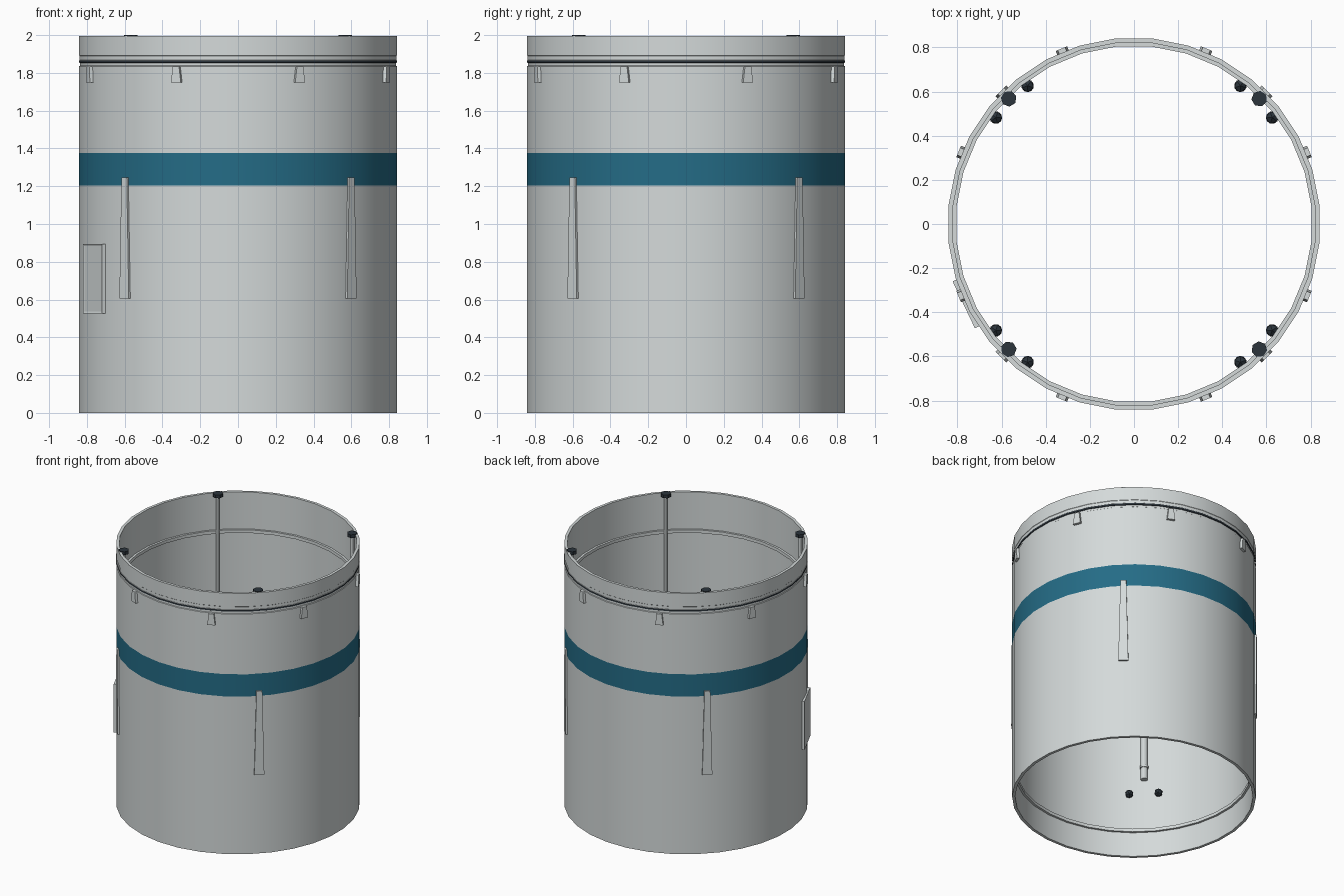
import bpy, bmesh, math
from mathutils import Matrix, Vector

cube = bpy.data.objects.get("Cube")
if cube:
    bpy.data.objects.remove(cube, do_unlink=True)

SIDES = 32
DIAGONALS = [math.radians(45 + 90 * i) for i in range(4)]


def material(name, rgb):
    m = bpy.data.materials.new(name)
    m.use_nodes = True
    m.diffuse_color = (*rgb, 1)
    m.node_tree.nodes["Principled BSDF"].inputs["Base Color"].default_value = (*rgb, 1)
    return m


GREY = material("pale grey", (0.66, 0.70, 0.70))
BLUE = material("teal blue", (0.018, 0.15, 0.24))
DARK = material("dark slate", (0.025, 0.035, 0.045))


def finish(name, bm, mats, smooth=False):
    bmesh.ops.recalc_face_normals(bm, faces=bm.faces)
    mesh = bpy.data.meshes.new(name)
    bm.to_mesh(mesh)
    bm.free()
    for m in mats:
        mesh.materials.append(m)
    ob = bpy.data.objects.new(name, mesh)
    bpy.context.collection.objects.link(ob)
    if smooth:
        bpy.ops.object.select_all(action="DESELECT")
        ob.select_set(True)
        bpy.context.view_layer.objects.active = ob
        bpy.ops.object.shade_smooth_by_angle(angle=math.radians(30))
    return ob


def lathe(name, profile, mats, rule=None):
    """Spin a closed (radius, z) outline, with a flat facing each axis."""
    bm = bmesh.new()
    rings = []
    for i in range(SIDES):
        a = math.tau * (i + 0.5) / SIDES
        rings.append([bm.verts.new((r * math.cos(a), r * math.sin(a), z)) for r, z in profile])
    n = len(profile)
    for i in range(SIDES):
        p, q = rings[i], rings[(i + 1) % SIDES]
        for j in range(n):
            k = (j + 1) % n
            f = bm.faces.new((p[j], q[j], q[k], p[k]))
            if rule:
                f.material_index = rule(f.calc_center_median())
    return finish(name, bm, mats, True)


def plate(name, angle, r0, r1, z0, z1, w0, w1, inset=0):
    """Slab on the wall, width w0 at the bottom and w1 at the top."""
    bm = bmesh.new()
    bmesh.ops.create_cube(bm, size=1)
    for v in bm.verts:
        top = v.co.z > 0
        v.co = Vector((r1 if v.co.x > 0 else r0, v.co.y * (w1 if top else w0), z1 if top else z0))
    if inset:
        outer = [f for f in bm.faces if f.calc_center_median().x > r1 - 0.001]
        bmesh.ops.inset_region(bm, faces=outer, thickness=inset, depth=-0.004)
    bm.transform(Matrix.Rotation(angle, 4, "Z"))
    return finish(name, bm, [GREY])


def rod(name, angle, dist, radius, z0, z1, mat, sides=12):
    bm = bmesh.new()
    place = Matrix.Rotation(angle, 4, "Z") @ Matrix.Translation((dist, 0, (z0 + z1) / 2))
    bmesh.ops.create_cone(bm, cap_ends=True, segments=sides, radius1=radius,
                          radius2=radius, depth=z1 - z0, matrix=place)
    return finish(name, bm, [mat], True)


# Open tube with a painted stripe and a dark seam below the rim
R, INNER, RIM = 0.845, 0.824, 1.994


def paint(c):
    if math.hypot(c.x, c.y) < 0.83:
        return 0
    return 1 if 1.21 < c.z < 1.37 else 2 if 1.853 < c.z < 1.867 else 0


lathe("tube_wall", [(R, 0), (R, 1.205), (R, 1.375), (R, 1.835), (R - 0.004, 1.838),
                    (R - 0.004, 1.852), (R, 1.854), (R, 1.866), (R - 0.002, 1.868),
                    (R - 0.002, 1.89), (R, 1.892), (R, RIM), (INNER, RIM), (INNER, 0)],
      [GREY, BLUE, DARK], paint)

# Stiffening rings inside the tube
for name, z in (("lower_inner_ring", 0.2), ("upper_inner_ring", 1.7)):
    lathe(name, [(INNER + 0.004, z - 0.012), (INNER + 0.004, z + 0.012),
                 (0.808, z + 0.012), (0.808, z - 0.012)], [GREY])

# Small tapered clips under the seam
for i in range(8):
    plate(f"clip_{i + 1}", math.radians(22.5 + 45 * i), 0.832, 0.86, 1.75, 1.835, 0.056, 0.036)

# Long outer fins, with the separation rods inside each of them
for i, a in enumerate(DIAGONALS, 1):
    plate(f"outer_fin_{i}", a, 0.832, 0.853, 0.605, 1.245, 0.07, 0.04)
    rod(f"actuator_body_{i}", a, 0.803, 0.024, 0.6, 1.1, GREY)
    rod(f"push_rod_{i}", a, 0.806, 0.013, 1.1, 1.975, GREY)
    rod(f"actuator_collar_{i}", a, 0.803, 0.03, 0.69, 0.705, GREY)
    rod(f"rod_cap_{i}", a, 0.803, 0.036, 1.975, 2.0, DARK, 7)
    for side in (-1, 1):
        bm = bmesh.new()
        place = (Matrix.Rotation(a + side * math.radians(7.4), 4, "Z")
                 @ Matrix.Translation((0.79, 0, 0.48)))
        bmesh.ops.create_icosphere(bm, subdivisions=1, radius=0.032, matrix=place)
        finish(f"pressure_ball_{i}_{'right' if side < 0 else 'left'}", bm, [DARK])

# Framed access hatch on the front right
plate("access_hatch", math.radians(205.4), 0.828, 0.854, 0.525, 0.895, 0.235, 0.235, 0.016)
